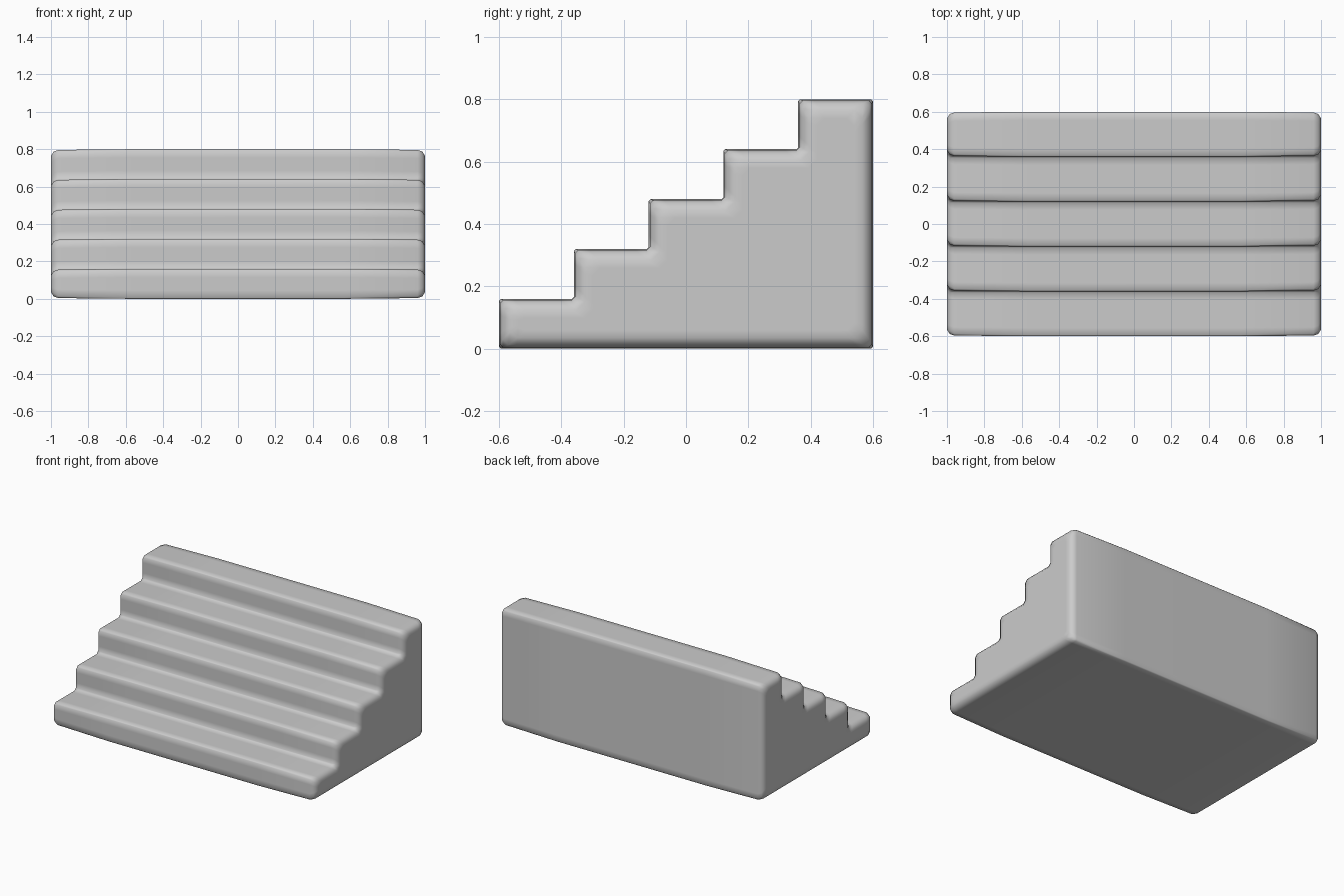
import bpy, bmesh
from mathutils import Vector

if "Cube" in bpy.data.objects:
    bpy.data.objects.remove(bpy.data.objects["Cube"])

STEPS, RUN, RISE = 5, 0.24, 0.16


def corners(d):
    """Stair outline in (y, z), inset by d."""
    pts = [Vector((-0.6 + d, d))]
    for i in range(STEPS):
        z = RISE * (i + 1) - d
        pts.append(Vector((-0.6 + RUN * i + d, z)))
        last = i == STEPS - 1
        pts.append(Vector((0.6 - d if last else -0.6 + RUN * (i + 1) + d, z)))
    pts.append(Vector((0.6 - d, d)))
    return pts


def outline(d, cut):
    """Each corner becomes a tiny chamfer with support points beside it."""
    base, out = corners(d), []
    n = len(base)
    for i, c in enumerate(base):
        a, b = base[i - 1] - c, base[(i + 1) % n] - c
        for e, dist in ((a, 0.045), (a, cut), (b, cut), (b, 0.045)):
            limit = 0.35 if dist == 0.045 else 0.2
            out.append(c + e.normalized() * min(dist, e.length * limit))
    return out


# Cross-sections along the width: (x, inset, corner chamfer)
half = [(0.57, 0.0, 0.006), (0.96, 0.004, 0.01),
        (0.985, 0.012, 0.018), (1.0, 0.035, 0.025), (1.0, 0.06, 0.025)]
sections = [(-x, d, c) for x, d, c in reversed(half)] + half

# Staircase block
bm = bmesh.new()
rings = [[bm.verts.new((x, p.x, p.y)) for p in outline(d, c)]
         for x, d, c in sections]
for r, s in zip(rings, rings[1:]):
    for i in range(len(r)):
        j = (i + 1) % len(r)
        bm.faces.new((r[i], r[j], s[j], s[i]))

# End caps
bm.faces.new(rings[0])
bm.faces.new(rings[-1])
bmesh.ops.recalc_face_normals(bm, faces=bm.faces)
for f in bm.faces:
    f.smooth = True

mesh = bpy.data.meshes.new("staircase")
bm.to_mesh(mesh)
bm.free()
bpy.context.collection.objects.link(bpy.data.objects.new("staircase", mesh))
